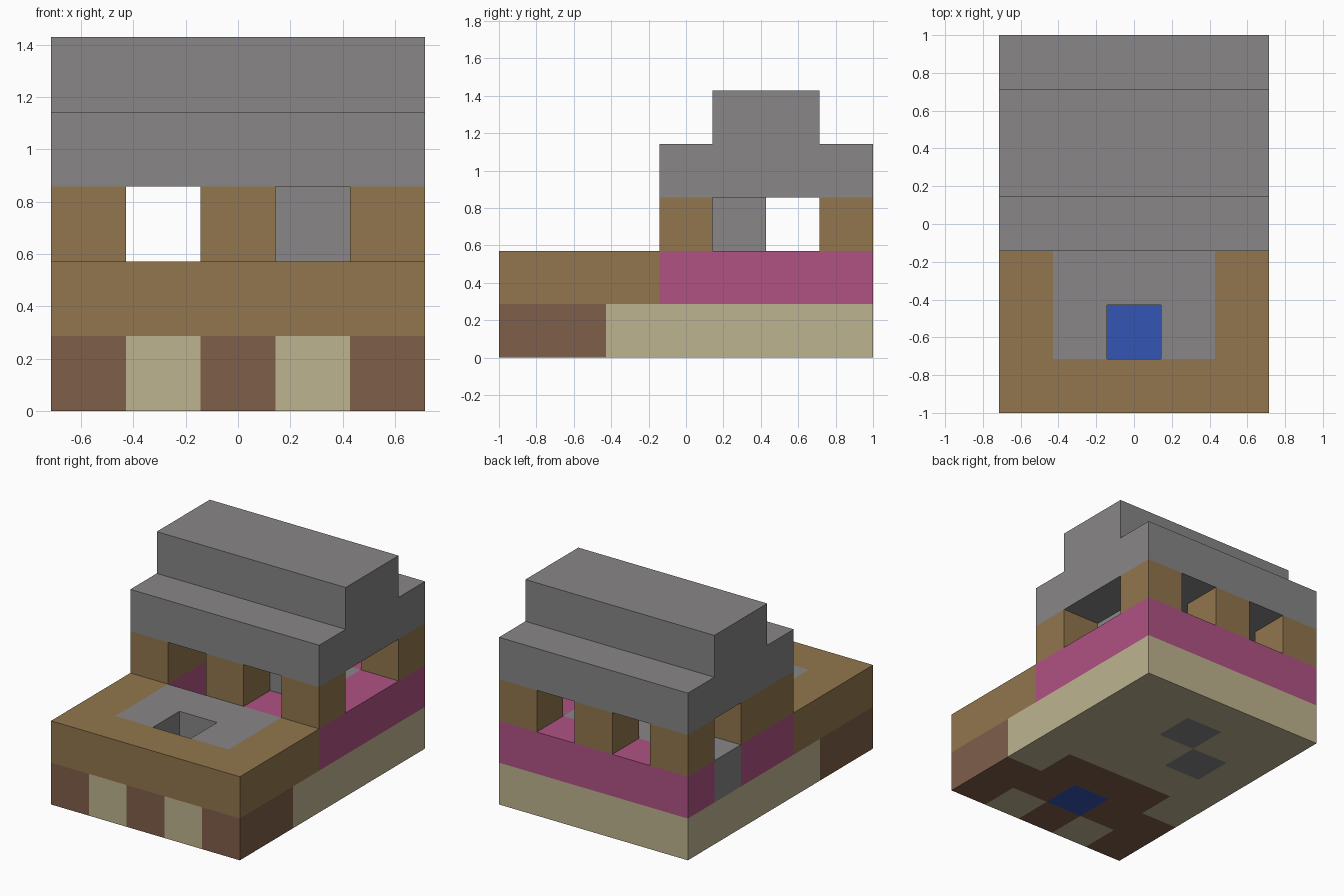
import bpy
import bmesh

cube = bpy.data.objects.get("Cube")
if cube:
    bpy.data.objects.remove(cube)

U = 2 / 7  # edge of one block; the house is 5 x 7 x 5 blocks


def material(name, rgb):
    """Flat material from 0-255 screen values."""
    linear = [((c / 255 + 0.055) / 1.055) ** 2.4 for c in rgb] + [1]
    mat = bpy.data.materials.new(name)
    mat.use_nodes = True
    mat.diffuse_color = linear
    mat.node_tree.nodes["Principled BSDF"].inputs["Base Color"].default_value = linear
    return mat


stone = material("grey stone", (136, 134, 134))
wood = material("tan wood", (146, 118, 77))
bark = material("dark brown wood", (127, 94, 74))
sand = material("cream sandstone", (190, 180, 143))
pink = material("pink wall", (176, 82, 132))
water = material("blue water", (51, 85, 178))


def part(name, mat, *boxes):
    """One object made of boxes: (x, y, z, width, depth, height) in blocks."""
    bm = bmesh.new()
    for x, y, z, w, d, h in boxes:
        verts = bmesh.ops.create_cube(bm, size=U)["verts"]
        bmesh.ops.scale(bm, verts=verts, vec=(w, d, h))
        centre = (x + w / 2 - 2.5, y + d / 2 - 3.5, z + h / 2)
        bmesh.ops.translate(bm, verts=verts, vec=[c * U for c in centre])
    mesh = bpy.data.meshes.new(name)
    bm.to_mesh(mesh)
    bm.free()
    mesh.materials.append(mat)
    obj = bpy.data.objects.new(name, mesh)
    bpy.context.collection.objects.link(obj)


# Foundation
part("front_posts", bark, *[(x, 0, 0, 1, 1, 1) for x in (0, 2, 4)])
part("front_panels", sand, *[(x, 0, 0, 1, 1, 1) for x in (1, 3)])
part("porch_base", bark, (0, 1, 0, 2, 1, 1), (3, 1, 0, 2, 1, 1), (1, 2, 0, 3, 1, 1))
part("pool_water", water, (2, 1, 0, 1, 1, 1))
part("house_base", sand,
     (0, 2, 0, 1, 5, 1), (4, 2, 0, 1, 5, 1), (1, 3, 0, 3, 1, 1), (1, 6, 0, 3, 1, 1),
     (2, 4, 0, 2, 1, 1), (1, 5, 0, 1, 1, 1), (3, 5, 0, 1, 1, 1))
part("base_stones", stone, (2, 5, 0, 1, 1, 1), (1, 4, 0, 1, 1, 1))

# Porch deck with a paved middle around the open pool
part("deck_rim", wood, (0, 0, 1, 5, 1, 1), (0, 1, 1, 1, 2, 1), (4, 1, 1, 1, 2, 1))
part("deck_paving", stone, (1, 1, 1, 1, 2, 1), (3, 1, 1, 1, 2, 1), (2, 2, 1, 1, 1, 1))

# House floor, with a stairwell left open beside the right wall
part("house_floor", pink,
     (0, 3, 1, 1, 2, 1), (2, 3, 1, 2, 2, 1), (4, 3, 1, 1, 3, 1), (0, 6, 1, 5, 1, 1))
part("floor_path", stone, (0, 5, 1, 4, 1, 1))

# Pillars, side wall and inner block
part("pillars", wood, *[(x, y, 2, 1, 1, 1) for x in (0, 2, 4) for y in (3, 6)])
part("side_wall", wood, (0, 4, 2, 1, 1, 1))
part("inner_block", stone, (3, 4, 2, 1, 1, 1))

# Stepped roof
part("roof_lower", stone, (0, 3, 3, 5, 4, 1))
part("roof_upper", stone, (0, 4, 4, 5, 2, 1))
